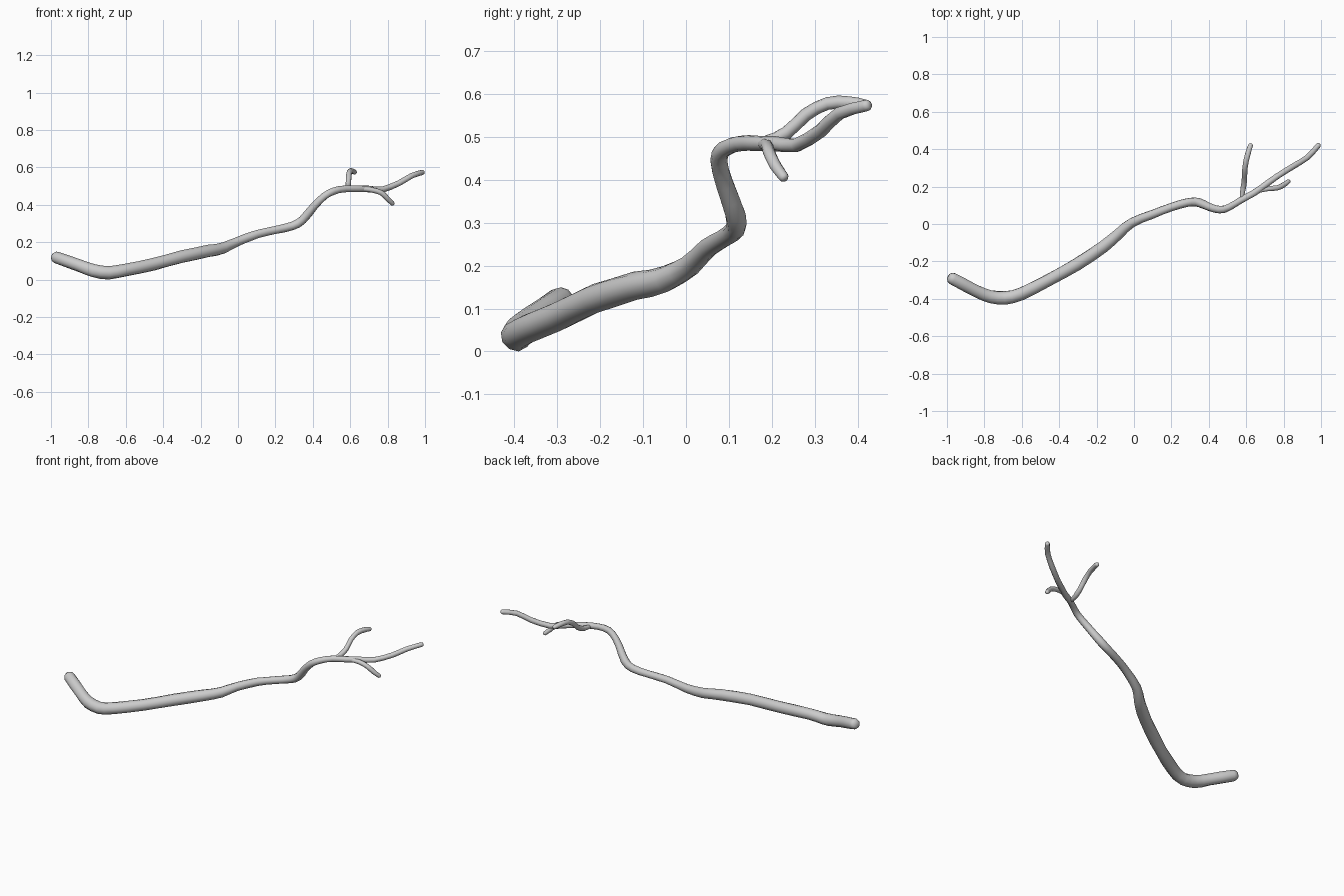
import bpy, bmesh, math, random
from mathutils import Vector

random.seed(4)
SIDES = 10


def spline(pts, steps):
    """Catmull-Rom through (x, y, z, radius) points."""
    P = [Vector(p) for p in pts]
    P = [2 * P[0] - P[1]] + P + [2 * P[-1] - P[-2]]
    out = []
    for i in range(1, len(P) - 2):
        a, b, c, d = P[i - 1:i + 3]
        for s in range(steps):
            t = s / steps
            out.append(0.5 * (2 * b + (c - a) * t + (2 * a - 5 * b + 4 * c - d) * t * t
                              + (3 * b - a - 3 * c + d) * t ** 3))
    return out + [P[-2]]


def limb(name, pts, steps=2, bumps=0.04):
    """Sweep a slightly knobbly tube with rounded ends along the points."""
    path = spline(pts, steps)
    centres = [p.to_3d() for p in path]
    n = len(path)
    tans = [(centres[min(i + 1, n - 1)] - centres[max(i - 1, 0)]).normalized() for i in range(n)]
    rings = [(centres[i], tans[i], path[i][3], bumps) for i in range(n)]
    caps = ((0.45, 0.88), (0.8, 0.55))
    r0, r1 = path[0][3], path[-1][3]
    head = [(centres[0] - tans[0] * r0 * d, tans[0], r0 * s, 0) for d, s in reversed(caps)]
    tail = [(centres[-1] + tans[-1] * r1 * d, tans[-1], r1 * s, 0) for d, s in caps]
    bm = bmesh.new()
    side = Vector((0, 0, 1))
    loops = []
    for c, t, r, b in head + rings + tail:
        side = (side - t * side.dot(t)).normalized()
        up = t.cross(side)
        loop = []
        for k in range(SIDES):
            a = 2 * math.pi * k / SIDES
            rr = r * (1 + random.uniform(-b, b))
            loop.append(bm.verts.new(c + (side * math.cos(a) + up * math.sin(a)) * rr))
        loops.append(loop)
    for A, B in zip(loops, loops[1:]):
        for k in range(SIDES):
            j = (k + 1) % SIDES
            bm.faces.new((A[k], A[j], B[j], B[k]))
    bm.faces.new(loops[0][::-1])
    bm.faces.new(loops[-1])
    bmesh.ops.recalc_face_normals(bm, faces=bm.faces[:])
    me = bpy.data.meshes.new(name)
    bm.to_mesh(me)
    bm.free()
    for p in me.polygons:
        p.use_smooth = True
    ob = bpy.data.objects.new(name, me)
    bpy.context.collection.objects.link(ob)
    return ob


# Main stem running from the thick bent foot to the longest twig tip
limb("stem", [
    (-0.968, -0.293, 0.117, 0.033), (-0.85, -0.355, 0.075, 0.034),
    (-0.77, -0.388, 0.047, 0.036), (-0.69, -0.395, 0.037, 0.036),
    (-0.60, -0.372, 0.051, 0.035), (-0.45, -0.297, 0.083, 0.034),
    (-0.30, -0.213, 0.122, 0.034), (-0.16, -0.118, 0.152, 0.033),
    (-0.08, -0.050, 0.168, 0.030), (-0.01, 0.008, 0.200, 0.026),
    (0.10, 0.052, 0.242, 0.023), (0.20, 0.090, 0.265, 0.022),
    (0.29, 0.116, 0.286, 0.023), (0.345, 0.115, 0.318, 0.024),
    (0.405, 0.090, 0.390, 0.021), (0.46, 0.076, 0.445, 0.020),
    (0.51, 0.090, 0.472, 0.019), (0.57, 0.127, 0.485, 0.018),
    (0.64, 0.165, 0.485, 0.018), (0.70, 0.208, 0.484, 0.017),
    (0.77, 0.258, 0.481, 0.016), (0.86, 0.314, 0.515, 0.016),
    (0.93, 0.358, 0.555, 0.015), (0.985, 0.420, 0.573, 0.014)])

# Side twig that rises toward the back
limb("rear_twig", [
    (0.575, 0.135, 0.484, 0.010), (0.583, 0.185, 0.487, 0.015),
    (0.590, 0.235, 0.510, 0.015), (0.592, 0.280, 0.552, 0.015),
    (0.598, 0.330, 0.578, 0.015), (0.610, 0.380, 0.580, 0.015),
    (0.623, 0.420, 0.574, 0.013)])

# Short side twig that droops
limb("drooping_twig", [
    (0.655, 0.175, 0.484, 0.011), (0.71, 0.188, 0.480, 0.014),
    (0.765, 0.193, 0.465, 0.014), (0.80, 0.209, 0.432, 0.014),
    (0.825, 0.227, 0.407, 0.012)])
